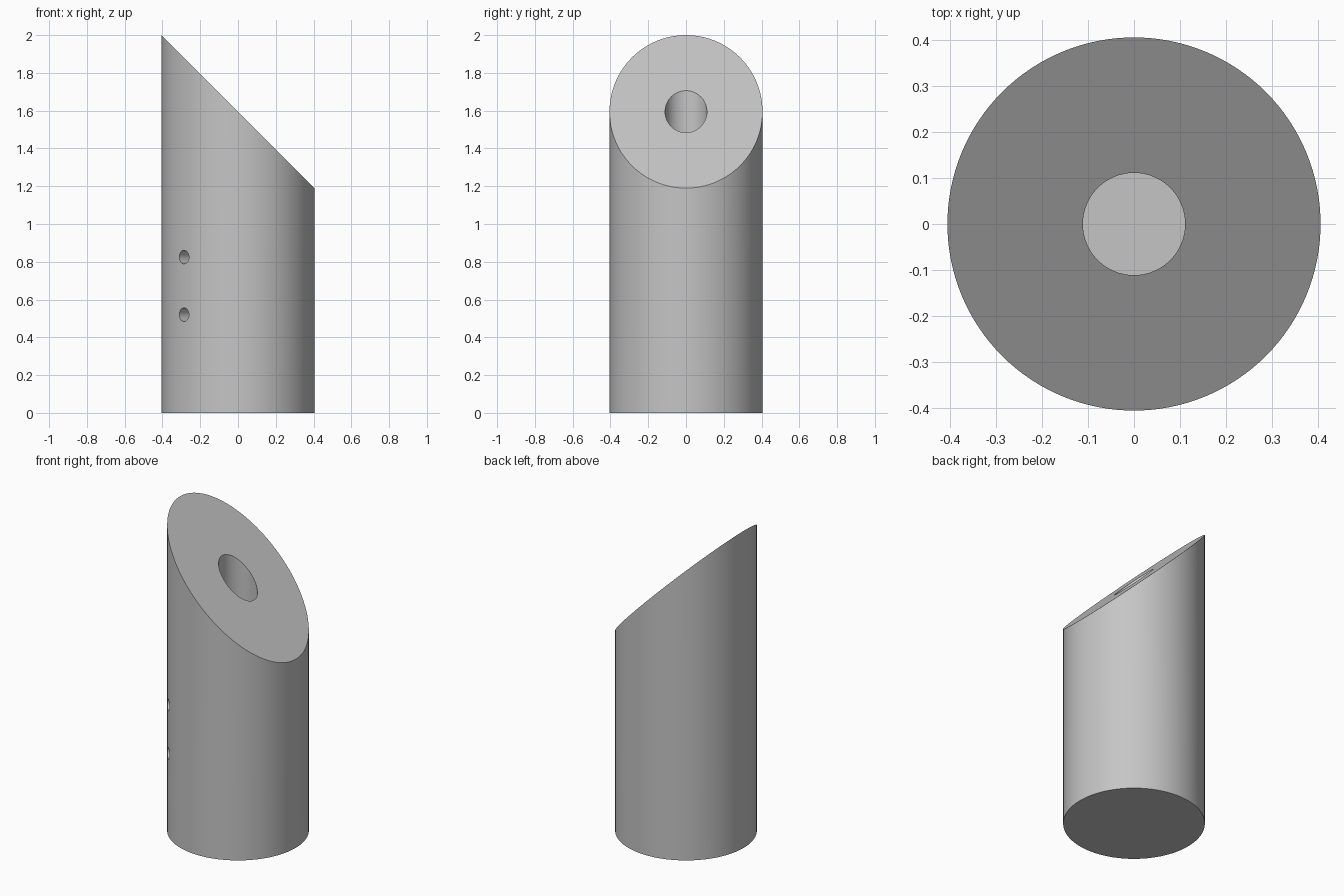
import bpy
import math
from mathutils import Vector

RADIUS, HEIGHT = 0.405, 2.0
BORE_RADIUS, BORE_FLOOR = 0.111, 0.4
PIN_RADIUS = 0.036

if "Cube" in bpy.data.objects:
    bpy.data.objects.remove(bpy.data.objects["Cube"], do_unlink=True)

grey = bpy.data.materials.new("light_grey")
grey.use_nodes = True
grey.diffuse_color = (0.56, 0.56, 0.56, 1)
grey.node_tree.nodes["Principled BSDF"].inputs["Base Color"].default_value = grey.diffuse_color


def cylinder(name, radius, start, end, sides):
    """Closed cylinder running from start to end."""
    start, end = Vector(start), Vector(end)
    axis = end - start
    bpy.ops.mesh.primitive_cylinder_add(
        vertices=sides, radius=radius, depth=axis.length,
        location=(start + end) / 2,
        rotation=axis.to_track_quat("Z", "Y").to_euler())
    obj = bpy.context.object
    obj.name = name
    obj.data.materials.append(grey)
    return obj


# Upright post, its top sheared into a 45 degree slope facing +x
post = cylinder("slanted_post", RADIUS, (0, 0, 0), (0, 0, HEIGHT), 128)
bpy.ops.object.transform_apply(location=True, rotation=True, scale=True)
for v in post.data.vertices:
    if v.co.z > HEIGHT / 2:
        v.co.z = HEIGHT - RADIUS - v.co.x

# Central blind bore and two radial pin holes that meet it
cutters = [cylinder("bore_cutter", BORE_RADIUS, (0, 0, BORE_FLOOR), (0, 0, HEIGHT + 0.2), 64)]
diagonal = Vector((-1, -1, 0)).normalized()
for z in (0.52, 0.825):
    height = Vector((0, 0, z))
    cutters.append(cylinder("pin_hole_cutter", PIN_RADIUS,
                            diagonal * 0.05 + height, diagonal * 0.5 + height, 32))

bpy.ops.object.select_all(action="DESELECT")
post.select_set(True)
bpy.context.view_layer.objects.active = post
for cutter in cutters:
    cutter.hide_render = True
    mod = post.modifiers.new("hole", "BOOLEAN")
    mod.operation = "DIFFERENCE"
    mod.solver = "EXACT"
    mod.object = cutter
    bpy.ops.object.modifier_apply(modifier=mod.name)
for cutter in cutters:
    bpy.data.objects.remove(cutter, do_unlink=True)

bpy.ops.object.shade_smooth_by_angle(angle=math.radians(30))
